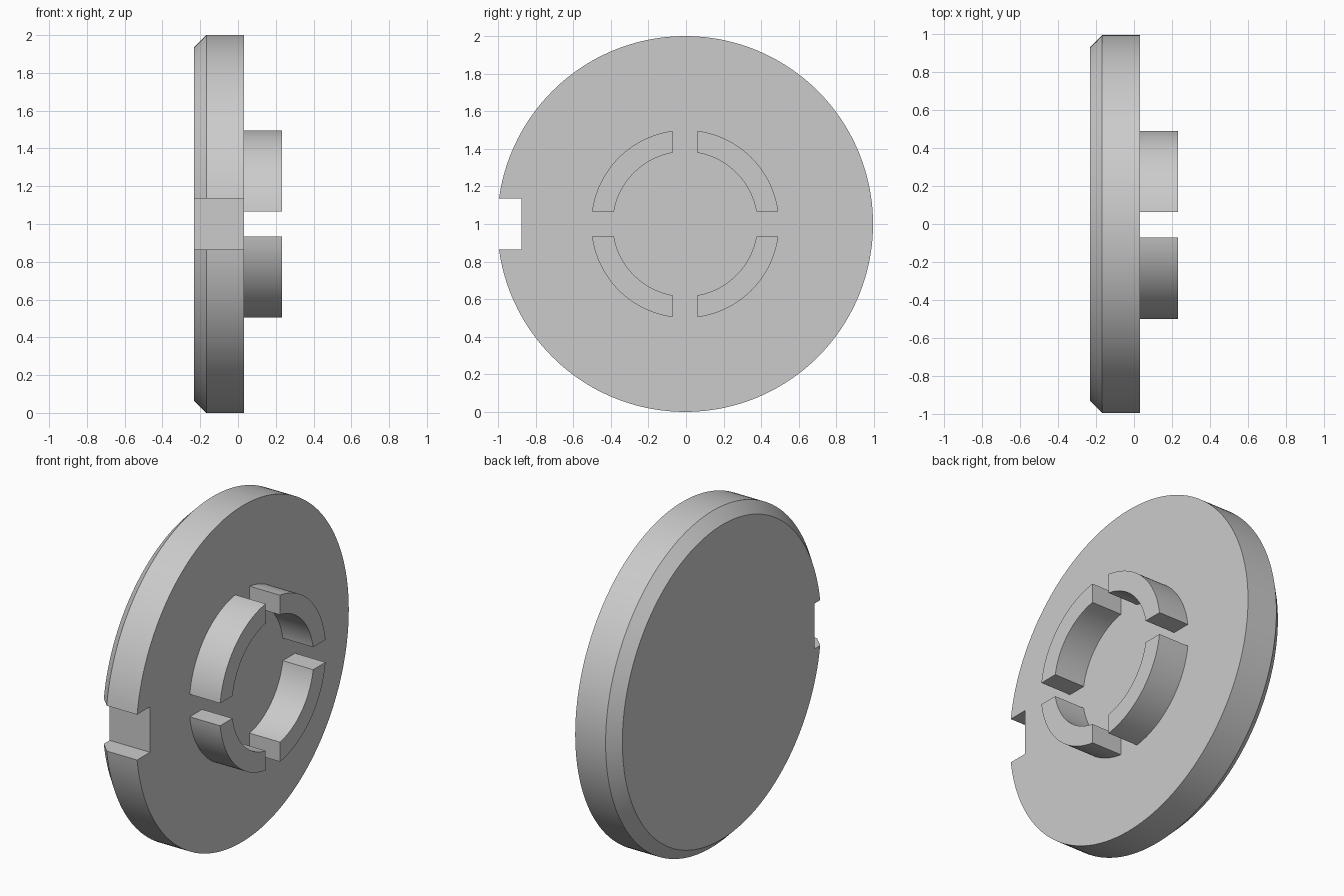
import bpy, bmesh, math

if "Cube" in bpy.data.objects:
    bpy.data.objects.remove(bpy.data.objects["Cube"])

CY, CZ = -0.0045, 1.0          # disc axis position (axis runs along x)
X_BACK, X_CHAMFER, X_FACE, X_TIP = -0.2325, -0.1675, 0.0325, 0.2325
R, R_BACK = 1.0, 0.935         # rim radius and chamfered back radius
NOTCH_HALF, NOTCH_Y = 0.135, 0.87
RING_OUT, RING_IN, GAP_HALF = 0.5, 0.385, 0.067

grey = bpy.data.materials.new("plain grey")
grey.diffuse_color = (0.6, 0.6, 0.6, 1)
grey.use_nodes = True
grey.node_tree.nodes["Principled BSDF"].inputs["Base Color"].default_value = grey.diffuse_color


def arc(r, a0, a1, n):
    return [(r * math.cos(a0 + (a1 - a0) * i / n), r * math.sin(a0 + (a1 - a0) * i / n))
            for i in range(n + 1)]


def loft(name, sections):
    """Join matching (x, outline) sections into a closed solid."""
    bm = bmesh.new()
    loops = [[bm.verts.new((x, CY + y, CZ + z)) for y, z in pts] for x, pts in sections]
    n = len(loops[0])
    for a, b in zip(loops, loops[1:]):
        for i in range(n):
            j = (i + 1) % n
            bm.faces.new((a[i], a[j], b[j], b[i]))
    bm.faces.new(loops[0][::-1])
    bm.faces.new(loops[-1])
    bmesh.ops.recalc_face_normals(bm, faces=bm.faces)
    mesh = bpy.data.meshes.new(name)
    bm.to_mesh(mesh)
    bm.free()
    mesh.materials.append(grey)
    obj = bpy.data.objects.new(name, mesh)
    bpy.context.collection.objects.link(obj)
    bpy.ops.object.select_all(action='DESELECT')
    obj.select_set(True)
    bpy.context.view_layer.objects.active = obj
    bpy.ops.object.shade_smooth_by_angle(angle=math.radians(30))
    return obj


# Disc outline: full circle interrupted by the square notch on the -y side
def disc_outline(r):
    a = math.asin(NOTCH_HALF / r)
    return arc(r, -math.pi + a, math.pi - a, 160) + [(-NOTCH_Y, NOTCH_HALF), (-NOTCH_Y, -NOTCH_HALF)]


loft("disc", [(X_BACK, disc_outline(R_BACK)), (X_CHAMFER, disc_outline(R)), (X_FACE, disc_outline(R))])

# Four ring segments separated by a cross-shaped gap
a_out, a_in = math.asin(GAP_HALF / RING_OUT), math.asin(GAP_HALF / RING_IN)
quarter = (arc(RING_OUT, a_out, math.pi / 2 - a_out, 32)
           + arc(RING_IN, math.pi / 2 - a_in, a_in, 32))
for k, (sy, sz) in enumerate([(1, 1), (-1, 1), (-1, -1), (1, -1)]):
    pts = [(sy * y, sz * z) for y, z in quarter]
    loft(f"ring_segment_{k + 1}", [(X_FACE - 0.002, pts), (X_TIP, pts)])
